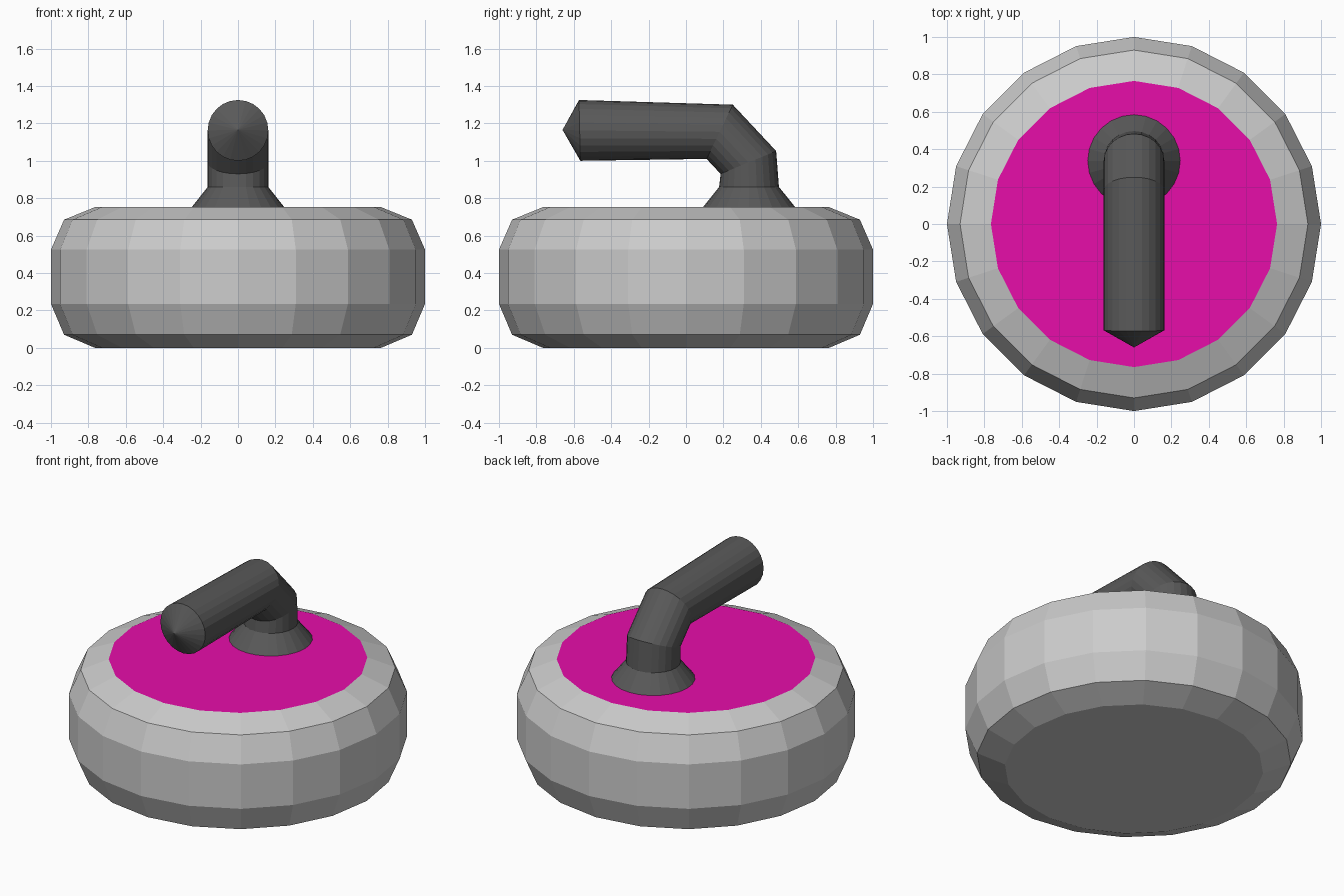
import bpy, bmesh
from math import cos, sin, tau

if "Cube" in bpy.data.objects:
    bpy.data.objects.remove(bpy.data.objects["Cube"])


def material(name, color):
    m = bpy.data.materials.new(name)
    m.diffuse_color = color
    m.use_nodes = True
    m.node_tree.nodes["Principled BSDF"].inputs["Base Color"].default_value = m.diffuse_color
    return m


def loft(name, rings, sides, tip=None, mats=(), top_mat=0):
    """Skin rings given as (centre y, centre z, x radius, half vector y, half vector z)."""
    bm = bmesh.new()
    loops = []
    for cy, cz, rx, hy, hz in rings:
        loops.append([bm.verts.new((rx * cos(tau * i / sides),
                                    cy + hy * sin(tau * i / sides),
                                    cz + hz * sin(tau * i / sides)))
                      for i in range(sides)])
    for a, b in zip(loops, loops[1:]):
        for i in range(sides):
            j = (i + 1) % sides
            bm.faces.new((a[i], a[j], b[j], b[i]))
    bm.faces.new(loops[0][::-1])
    end = loops[-1]
    if tip:
        t = bm.verts.new(tip)
        for i in range(sides):
            bm.faces.new((end[i], end[(i + 1) % sides], t))
    else:
        bm.faces.new(end).material_index = top_mat
    bmesh.ops.recalc_face_normals(bm, faces=bm.faces[:])
    me = bpy.data.meshes.new(name)
    bm.to_mesh(me)
    bm.free()
    for m in mats:
        me.materials.append(m)
    ob = bpy.data.objects.new(name, me)
    bpy.context.collection.objects.link(ob)
    return ob


granite = material("granite", (0.8, 0.8, 0.8, 1))
magenta = material("magenta", (0.8, 0.004, 0.4, 1))
dark = material("dark_grey", (0.1, 0.1, 0.1, 1))

# Stone: 20-sided bevelled drum with a coloured top face
profile = [(0.765, 0), (0.93, 0.07), (1, 0.235), (1, 0.525), (0.93, 0.685), (0.765, 0.752)]
loft("stone", [(0, z, r, r, 0) for r, z in profile], 20,
     mats=(granite, magenta), top_mat=1)


def section(inner, outer, r=0.162):
    """Pipe ring from its inner and outer (y, z) points in the side view."""
    return ((inner[0] + outer[0]) / 2, (inner[1] + outer[1]) / 2, r,
            (outer[0] - inner[0]) / 2, (outer[1] - inner[1]) / 2)


# Handle: flared foot, short stem, two mitred bends, grip with a conical end
loft("handle", [
    section((0.085, 0.745), (0.59, 0.745), 0.253),
    section((0.177, 0.86), (0.497, 0.86)),
    section((0.185, 0.93), (0.482, 1.052)),
    section((0.11, 1.01), (0.25, 1.30)),
    section((-0.565, 1.0), (-0.572, 1.325)),
], 24, tip=(0, -0.66, 1.165), mats=(dark,))
